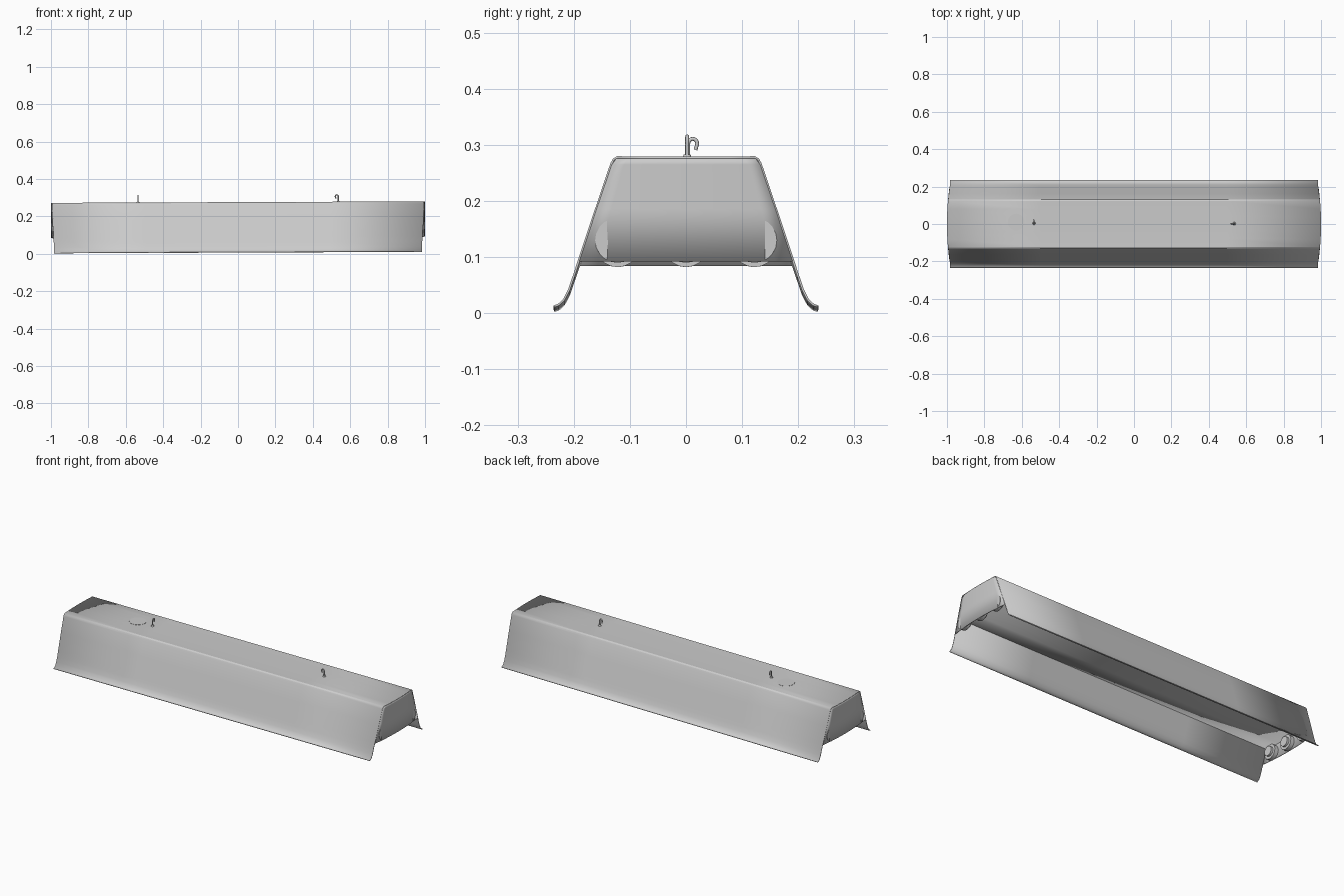
import bpy, bmesh, math
from mathutils import Matrix

if "Cube" in bpy.data.objects:
    bpy.data.objects.remove(bpy.data.objects["Cube"])

TILT = 0.004  # the fixture hangs slightly higher at the +x end


def x_end(y):
    """Ends bow outward in plan."""
    return 0.985 + 0.014 * max(0.0, 1 - (y / 0.2) ** 2)


def finish(name, bm, thick=0.0, angle=30):
    for v in bm.verts:
        v.co.z += TILT * v.co.x
    bmesh.ops.recalc_face_normals(bm, faces=bm.faces)
    me = bpy.data.meshes.new(name)
    bm.to_mesh(me)
    bm.free()
    ob = bpy.data.objects.new(name, me)
    bpy.context.collection.objects.link(ob)
    bpy.ops.object.select_all(action='DESELECT')
    ob.select_set(True)
    bpy.context.view_layer.objects.active = ob
    bpy.ops.object.shade_smooth_by_angle(angle=math.radians(angle))
    if thick:
        mod = ob.modifiers.new("thickness", 'SOLIDIFY')
        mod.thickness = thick
        mod.offset = 0
    return ob


def sheet(name, rows, thick):
    """Skin a grid of point rows."""
    bm = bmesh.new()
    vr = [[bm.verts.new(p) for p in row] for row in rows]
    for a, b in zip(vr, vr[1:]):
        for i in range(len(a) - 1):
            bm.faces.new((a[i], a[i + 1], b[i + 1], b[i]))
    return finish(name, bm, thick)


# Shade: folded housing with flared lower lips
half = [(0.235, 0.008), (0.227, 0.011), (0.218, 0.019), (0.209, 0.036),
        (0.200, 0.062), (0.190, 0.092), (0.160, 0.182), (0.133, 0.262),
        (0.129, 0.270), (0.122, 0.274), (0.08, 0.273), (0.04, 0.273)]
profile = half + [(0.0, 0.273)] + [(-y, z) for y, z in reversed(half)]
steps = [-1, -0.5, 0, 0.5, 1]
sheet("shade_housing",
      [[(x_end(y) * t, y, z) for y, z in profile] for t in steps], 0.004)

# Bowed end caps, stopping above the lips
for side, label in ((-1, "left"), (1, "right")):
    rows = []
    for z, w in ((0.088, 0.190), (0.182, 0.159), (0.261, 0.132), (0.272, 0.124)):
        rows.append([(side * (x_end(w * k / 6) - 0.001), w * k / 6, z)
                     for k in range(-6, 7)])
    sheet("end_cap_" + label, rows, 0.004)

# Reflector panel inside the housing
sheet("reflector_panel",
      [[(x_end(y) * t * 0.995, y, 0.165) for y in (-0.164, -0.08, 0, 0.08, 0.164)]
       for t in (-1, 0, 1)], 0.004)


# Lamp sockets, three at each end, with a stepped inner boss
def socket(name, side, y):
    bm = bmesh.new()
    for r, d, x in ((0.040, 0.022, 0.982), (0.026, 0.014, 0.966)):
        bmesh.ops.create_cone(
            bm, cap_ends=True, segments=20, radius1=r, radius2=r, depth=d,
            matrix=Matrix.Translation((side * x, y, 0.126))
            @ Matrix.Rotation(math.pi / 2, 4, 'Y'))
    finish(name, bm)


for side, label in ((-1, "left"), (1, "right")):
    for i, y in enumerate((-0.122, 0.0, 0.122)):
        socket(f"lamp_socket_{label}_{i + 1}", side, y)


# Hanging hooks: collar, stem and bent-over end
def hook(name, x, y, turn):
    base = 0.273 + TILT * x
    pts = [(0, 0), (0, 0.026)]
    pts += [(0.008 - 0.008 * math.cos(a), 0.031 + 0.009 * math.sin(a))
            for a in [math.pi * k / 8 for k in range(9)]]
    pts += [(0.013, 0.020)]
    cu = bpy.data.curves.new(name, 'CURVE')
    cu.dimensions = '3D'
    cu.bevel_depth = 0.0034
    cu.bevel_resolution = 2
    cu.use_fill_caps = True
    sp = cu.splines.new('POLY')
    sp.points.add(len(pts) - 1)
    for p, (u, z) in zip(sp.points, pts):
        p.co = (x + u * math.cos(turn), y + u * math.sin(turn), base + z, 1)
    ob = bpy.data.objects.new(name, cu)
    bpy.context.collection.objects.link(ob)
    bm = bmesh.new()
    bmesh.ops.create_cone(bm, cap_ends=True, segments=16, radius1=0.009,
                          radius2=0.006, depth=0.007,
                          matrix=Matrix.Translation((x, y, 0.277)))
    finish(name + "_collar", bm)


hook("hook_left", -0.535, 0.004, math.pi / 2)
hook("hook_right", 0.536, 0.002, math.pi)

# Shallow knockout plate on the top
bm = bmesh.new()
bmesh.ops.create_cone(bm, cap_ends=True, segments=24, radius1=0.045,
                      radius2=0.045, depth=0.002,
                      matrix=Matrix.Translation((-0.63, 0.01, 0.2750)))
finish("knockout_plate", bm)
